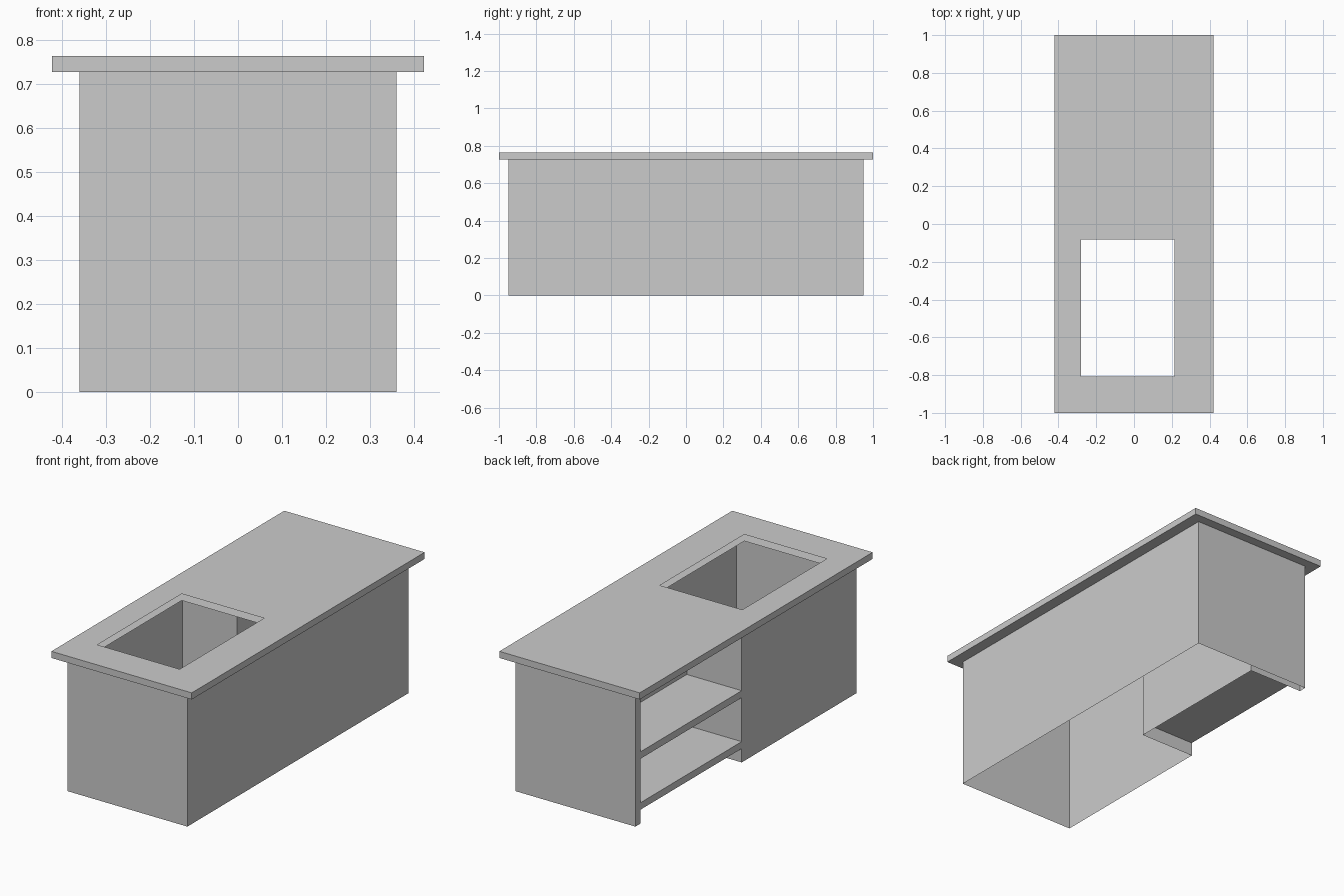
import bpy
import bmesh

if "Cube" in bpy.data.objects:
    bpy.data.objects.remove(bpy.data.objects["Cube"])

BASE_TOP, COUNTER_TOP = 0.727, 0.763
NICHE_BACK, NICHE_Y0, NICHE_Y1 = -0.03, 0.036, 0.907
HALF_X, HALF_Y = 0.36, 0.949


def finish(name, bm, fix_normals=True):
    if fix_normals:
        bmesh.ops.recalc_face_normals(bm, faces=bm.faces)
    mesh = bpy.data.meshes.new(name)
    bm.to_mesh(mesh)
    bm.free()
    obj = bpy.data.objects.new(name, mesh)
    bpy.context.collection.objects.link(obj)
    return obj


def walls(bm, outline, z0, z1):
    """Vertical single-sheet walls along a closed counter-clockwise outline."""
    low = [bm.verts.new((x, y, z0)) for x, y in outline]
    high = [bm.verts.new((x, y, z1)) for x, y in outline]
    for i in range(len(outline)):
        j = (i + 1) % len(outline)
        bm.faces.new((low[i], low[j], high[j], high[i]))
    return low, high


def rectangle(x0, x1, y0, y1):
    return [(x0, y0), (x1, y0), (x1, y1), (x0, y1)]


def box(name, x0, x1, y0, y1, z0, z1):
    bm = bmesh.new()
    low, high = walls(bm, rectangle(x0, x1, y0, y1), z0, z1)
    bm.faces.new(low[::-1])
    bm.faces.new(high)
    return finish(name, bm)


# Cabinet: thin walls, open below, stepping inward to form the shelf niche
bm = bmesh.new()
walls(bm, [(-HALF_X, -HALF_Y), (HALF_X, -HALF_Y), (HALF_X, HALF_Y),
           (-HALF_X, HALF_Y), (-HALF_X, NICHE_Y1), (NICHE_BACK, NICHE_Y1),
           (NICHE_BACK, NICHE_Y0), (-HALF_X, NICHE_Y0)], 0, BASE_TOP)
finish("cabinet_walls", bm, fix_normals=False)

# Shelves filling the niche
for name, z in (("lower_shelf", 0.075), ("upper_shelf", 0.352)):
    box(name, -HALF_X, NICHE_BACK, NICHE_Y0, NICHE_Y1, z, z + 0.038)

# Countertop: hollow slab whose top and bottom sheets share a sink opening
bm = bmesh.new()
outer = walls(bm, rectangle(-0.422, 0.422, -1, 1), BASE_TOP, COUNTER_TOP)
opening = rectangle(-0.28, 0.215, -0.808, -0.083)
for ring, z in zip(outer, (BASE_TOP, COUNTER_TOP)):
    inner = [bm.verts.new((x, y, z)) for x, y in opening]
    for i in range(4):
        j = (i + 1) % 4
        quad = (ring[i], ring[j], inner[j], inner[i])
        bm.faces.new(quad if z == COUNTER_TOP else quad[::-1])
finish("countertop", bm, fix_normals=False)
